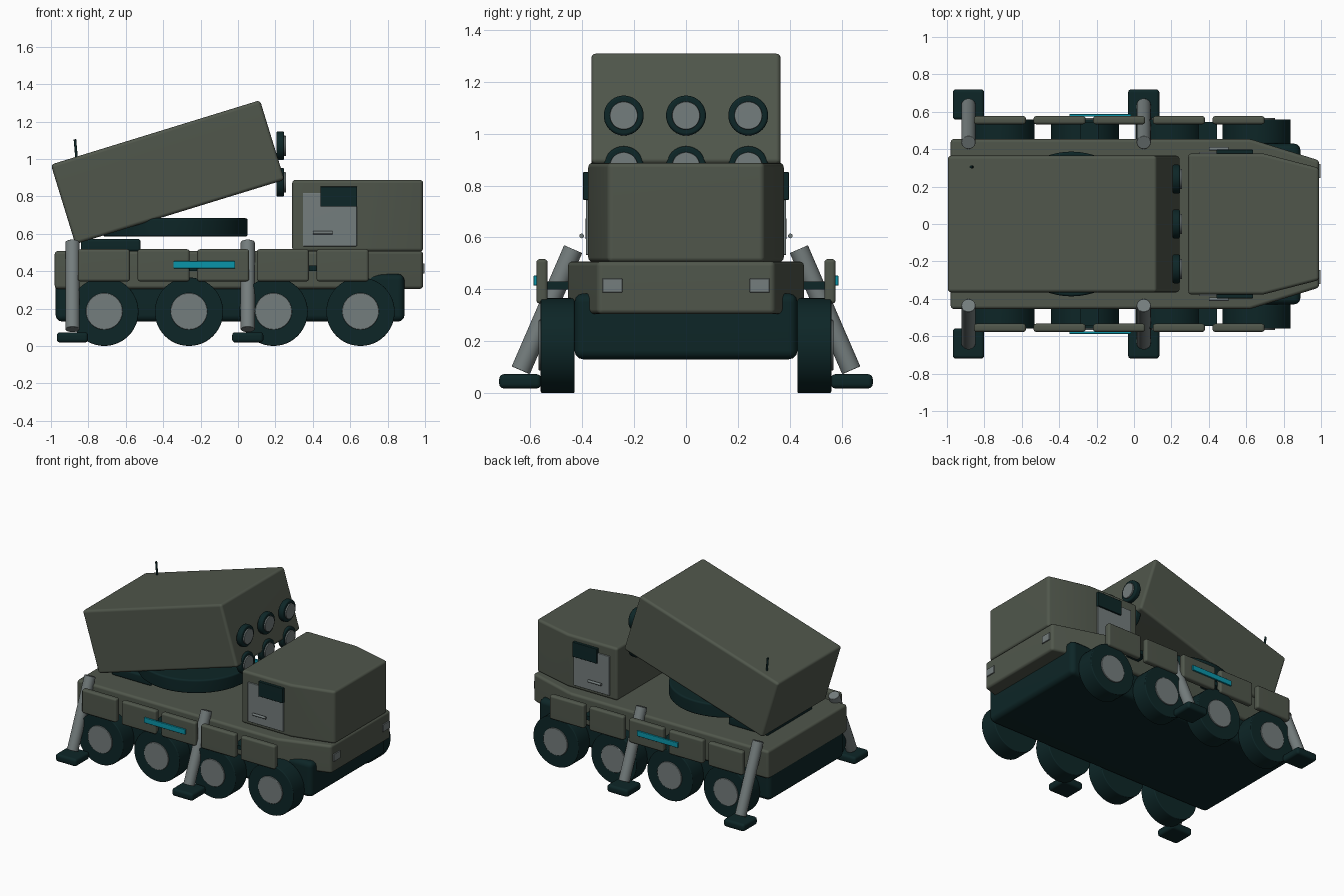
import bpy, bmesh, math
from mathutils import Matrix, Vector

if "Cube" in bpy.data.objects:
    bpy.data.objects.remove(bpy.data.objects["Cube"])


def material(name, rgb):
    m = bpy.data.materials.new(name)
    m.diffuse_color = (*rgb, 1)
    m.use_nodes = True
    m.node_tree.nodes["Principled BSDF"].inputs["Base Color"].default_value = m.diffuse_color
    return m


OLIVE = material("olive paint", (0.080, 0.094, 0.071))
DARK = material("dark rubber", (0.004, 0.019, 0.020))
GREY = material("grey metal", (0.175, 0.205, 0.205))
CYAN = material("cyan marking", (0.003, 0.30, 0.40))


def finish(name, bm, mat, bevel=0.0, segments=3):
    """Bevel the sharp edges, then make a smooth-by-angle object."""
    if bevel:
        sharp = [e for e in bm.edges if e.calc_face_angle(0) > math.radians(15)]
        bmesh.ops.bevel(bm, geom=sharp, offset=bevel, segments=segments,
                        profile=0.5, affect='EDGES', clamp_overlap=True)
    bmesh.ops.recalc_face_normals(bm, faces=bm.faces)
    me = bpy.data.meshes.new(name)
    bm.to_mesh(me)
    bm.free()
    me.materials.append(mat)
    ob = bpy.data.objects.new(name, me)
    bpy.context.scene.collection.objects.link(ob)
    bpy.ops.object.select_all(action='DESELECT')
    ob.select_set(True)
    bpy.context.view_layer.objects.active = ob
    bpy.ops.object.shade_smooth_by_angle(angle=math.radians(35))
    if bevel:
        wn = ob.modifiers.new("weighted_normals", 'WEIGHTED_NORMAL')
        wn.keep_sharp = True
    return ob


def box(name, xr, yr, zr, mat, bevel=0.0):
    lo, hi = Vector((xr[0], yr[0], zr[0])), Vector((xr[1], yr[1], zr[1]))
    bm = bmesh.new()
    bmesh.ops.create_cube(bm, size=1)
    bmesh.ops.scale(bm, vec=hi - lo, verts=bm.verts)
    bmesh.ops.translate(bm, vec=(lo + hi) / 2, verts=bm.verts)
    return finish(name, bm, mat, bevel)


def side_box(name, s, xr, yr, zr, mat, bevel=0.0):
    return box(name, xr, sorted((s * yr[0], s * yr[1])), zr, mat, bevel)


def rod(name, a, b, r, mat, bevel=0.0, sides=40):
    a, b = Vector(a), Vector(b)
    rot = (b - a).to_track_quat('Z', 'Y').to_matrix().to_4x4()
    bm = bmesh.new()
    bmesh.ops.create_cone(bm, cap_ends=True, segments=sides, radius1=r, radius2=r,
                          depth=(b - a).length,
                          matrix=Matrix.Translation((a + b) / 2) @ rot)
    return finish(name, bm, mat, bevel)


def tapered_body(name, rear, bend, nose, half, nose_half, zr, mat, bevel):
    """Plan outline with angled front corners, extruded upwards."""
    plan = [(rear, -half), (bend, -half), (nose, -nose_half),
            (nose, nose_half), (bend, half), (rear, half)]
    bm = bmesh.new()
    face = bm.faces.new([bm.verts.new((x, y, zr[0])) for x, y in plan])
    up = bmesh.ops.extrude_face_region(bm, geom=[face])["geom"]
    bmesh.ops.translate(bm, vec=(0, 0, zr[1] - zr[0]),
                        verts=[v for v in up if isinstance(v, bmesh.types.BMVert)])
    return finish(name, bm, mat, bevel)


# Hull and cab
box("lower_hull", (-0.975, 0.89), (-0.43, 0.43), (0.13, 0.385), DARK, 0.035)
tapered_body("upper_hull", -0.98, 0.62, 0.99, 0.455, 0.34, (0.305, 0.508), OLIVE, 0.018)
tapered_body("cab", 0.29, 0.69, 0.99, 0.377, 0.30, (0.505, 0.888), OLIVE, 0.018)

# Turntable and rear hinge block
rod("turntable", (-0.335, 0, 0.585), (-0.335, 0, 0.683), 0.387, DARK, 0.012, 64)
box("hinge_block", (-0.84, -0.52), (-0.26, 0.26), (0.505, 0.572), DARK, 0.015)

# Tilted launcher box
bm = bmesh.new()
bmesh.ops.create_cube(bm, size=1)
bmesh.ops.scale(bm, vec=(1.17, 0.73, 0.445), verts=bm.verts)
bmesh.ops.rotate(bm, cent=(0, 0, 0), verts=bm.verts,
                 matrix=Matrix.Rotation(math.radians(-17.1), 3, 'Y'))
bmesh.ops.translate(bm, vec=(-0.376, 0, 0.929), verts=bm.verts)
finish("launcher_box", bm, OLIVE, 0.018)

# Launch tube mouths in two rows
for z in (0.875, 1.07):
    for y in (-0.24, 0, 0.24):
        rod("tube_ring", (0.205, y, z), (0.247, y, z), 0.077, DARK, 0.01)
        rod("tube_cap", (0.215, y, z), (0.257, y, z), 0.054, GREY, 0.003)

# Antenna on the launcher
rod("antenna", (-0.86, 0.305, 0.97), (-0.872, 0.305, 1.105), 0.007, DARK, 0, 12)

for s in (-1, 1):
    # Wheels
    for x in (-0.715, -0.262, 0.19, 0.655):
        rod("tyre", (x, s * 0.43, 0.183), (x, s * 0.56, 0.183), 0.183, DARK, 0.006, 48)
        rod("hub", (x, s * 0.50, 0.185), (x, s * 0.568, 0.185), 0.098, GREY, 0.004)

    # Side skirt panels, their brackets and the cyan strip
    for i in range(5):
        x = -0.717 + 0.319 * i
        side_box("skirt_panel", s, (x - 0.139, x + 0.139), (0.533, 0.577),
                 (0.345, 0.517), OLIVE, 0.014)
    for x in (-0.24, 0.395):
        side_box("skirt_bracket", s, (x - 0.05, x + 0.05), (0.44, 0.545),
                 (0.40, 0.43), DARK)
    side_box("marking_strip", s, (-0.345, -0.015), (0.574, 0.588),
             (0.415, 0.453), CYAN, 0.003)

    # Outriggers with foot pads
    for x in (-0.885, 0.052):
        rod("outrigger_leg", (x, s * 0.435, 0.555), (x, s * 0.637, 0.088), 0.038,
            GREY, 0.004, 32)
        side_box("outrigger_foot", s, (x - 0.084, x + 0.084), (0.558, 0.72),
                 (0.018, 0.073), DARK, 0.018)

    # Door, window and handle
    side_box("cab_door", s, (0.347, 0.635), (0.37, 0.386), (0.533, 0.818), GREY, 0.003)
    side_box("cab_window", s, (0.44, 0.637), (0.37, 0.397), (0.745, 0.852), DARK, 0.003)
    rod("door_handle", (0.40, s * 0.402, 0.606), (0.505, s * 0.402, 0.606), 0.009,
        GREY, 0, 12)

    # Headlights
    side_box("headlight", s, (0.97, 0.998), (0.245, 0.322), (0.388, 0.442), GREY, 0.003)
